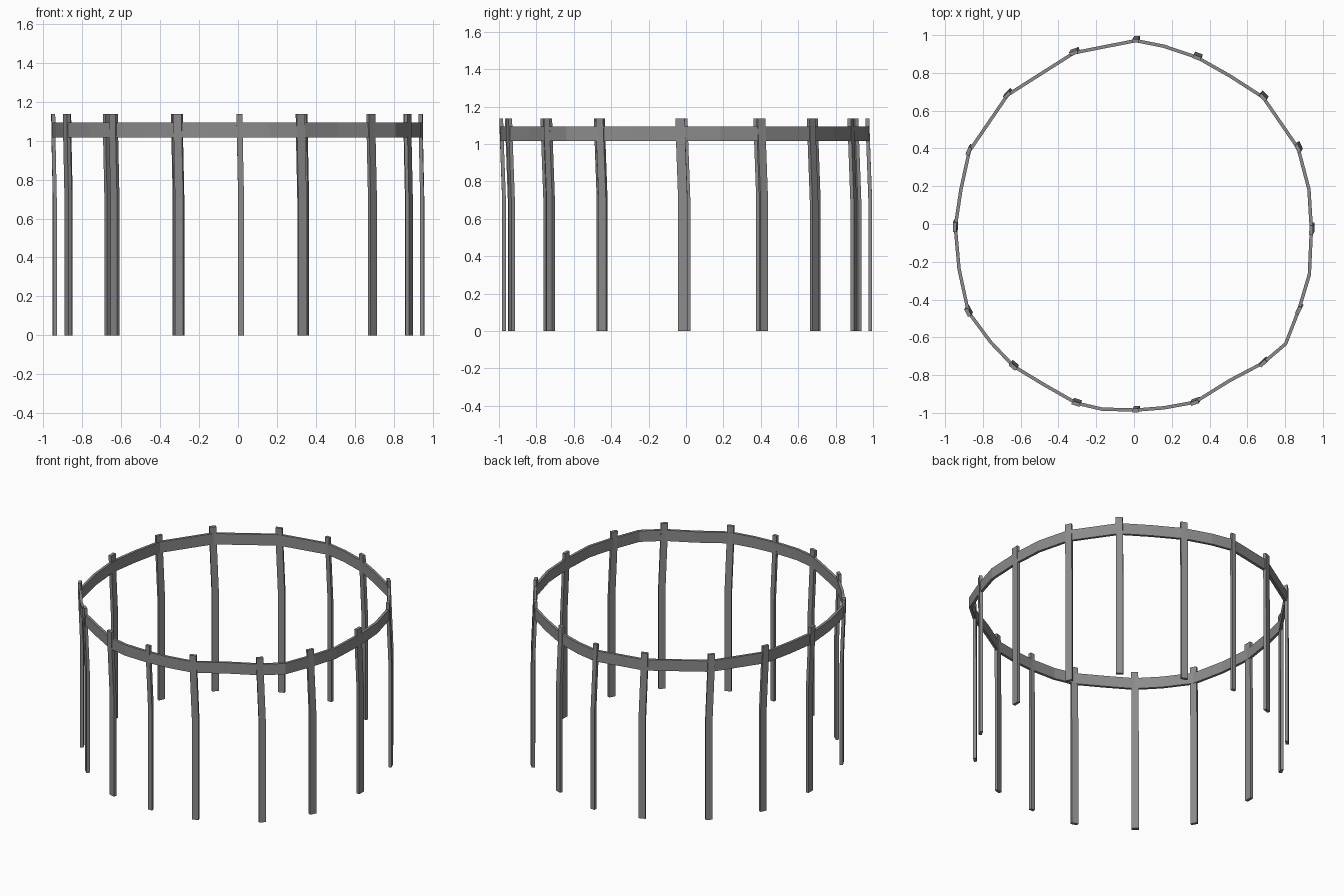
import bpy, bmesh, math
from mathutils import Vector

if "Cube" in bpy.data.objects:
    bpy.data.objects.remove(bpy.data.objects["Cube"])

# outline of the hoop seen from above; third value marks where a post stands (1)
PATH = [(.01, .98, 1), (.16, .95, 0), (.338, .89, 1), (.515, .79, 0), (.69, .677, 1),
        (.877, .405, 1), (.935, .185, 0), (.948, -.03, 1), (.937, -.27, 0), (.88, -.46, 1),
        (.81, -.64, 0), (.69, -.742, 1), (.51, -.837, 0), (.325, -.952, 1), (.16, -.982, 0),
        (.01, -.994, 1), (-.17, -.989, 0), (-.308, -.957, 1), (-.485, -.856, 0),
        (-.643, -.76, 1), (-.765, -.632, 0), (-.885, -.47, 1), (-.935, -.24, 0),
        (-.955, -.015, 1), (-.925, .185, 0), (-.88, .39, 1), (-.675, .69, 1), (-.32, .915, 1)]

# dark grey paint
mat = bpy.data.materials.new("dark_grey")
mat.diffuse_color = (.26, .26, .26, 1)
mat.use_nodes = True
mat.node_tree.nodes["Principled BSDF"].inputs["Base Color"].default_value = mat.diffuse_color


def add_object(name, bm):
    bmesh.ops.recalc_face_normals(bm, faces=bm.faces)
    me = bpy.data.meshes.new(name)
    bm.to_mesh(me)
    bm.free()
    me.materials.append(mat)
    bpy.context.collection.objects.link(bpy.data.objects.new(name, me))


def skin(bm, loops, closed):
    """Join four-point cross-sections into a bar."""
    rows = [[bm.verts.new(p) for p in loop] for loop in loops]
    for a, b in zip(rows, rows[1:] + rows[:1] if closed else rows[1:]):
        for i in range(4):
            j = (i + 1) % 4
            bm.faces.new((a[i], a[j], b[j], b[i]))
    if not closed:
        bm.faces.new(rows[0])
        bm.faces.new(rows[-1])


# flat hoop band
T = .018
loops = []
for x, y, _ in PATH:
    p = Vector((x, y, 0))
    q = p - p.normalized() * T
    loops.append([(p.x, p.y, 1.017), (p.x, p.y, 1.092),
                  (q.x, q.y, 1.092), (q.x, q.y, 1.017)])
bm = bmesh.new()
skin(bm, loops, True)
add_object("hoop_band", bm)

# thin posts, upright below and leaning slightly towards the top
LEAN = [(0, .006, .013), (.7, .006, .013), (1.03, -.001, .001), (1.137, -.002, -.002)]
n = 0
for x, y, has_post in PATH:
    if not has_post:
        continue
    n += 1
    out = Vector((x, y, 0)).normalized()
    side = Vector((-out.y, out.x, 0))
    w = .030 if abs(x) < .1 else .050 if abs(y) < .1 else .044
    t = .02
    base = Vector((x, y, 0)) - out * .008
    loops = []
    for z, dx, dy in LEAN:
        c = base + Vector((dx, dy, z))
        loops.append([c + side * w / 2 * s + out * t / 2 * r
                      for s, r in ((-1, -1), (1, -1), (1, 1), (-1, 1))])
    bm = bmesh.new()
    skin(bm, loops, False)
    add_object(f"post_{n:02d}", bm)
